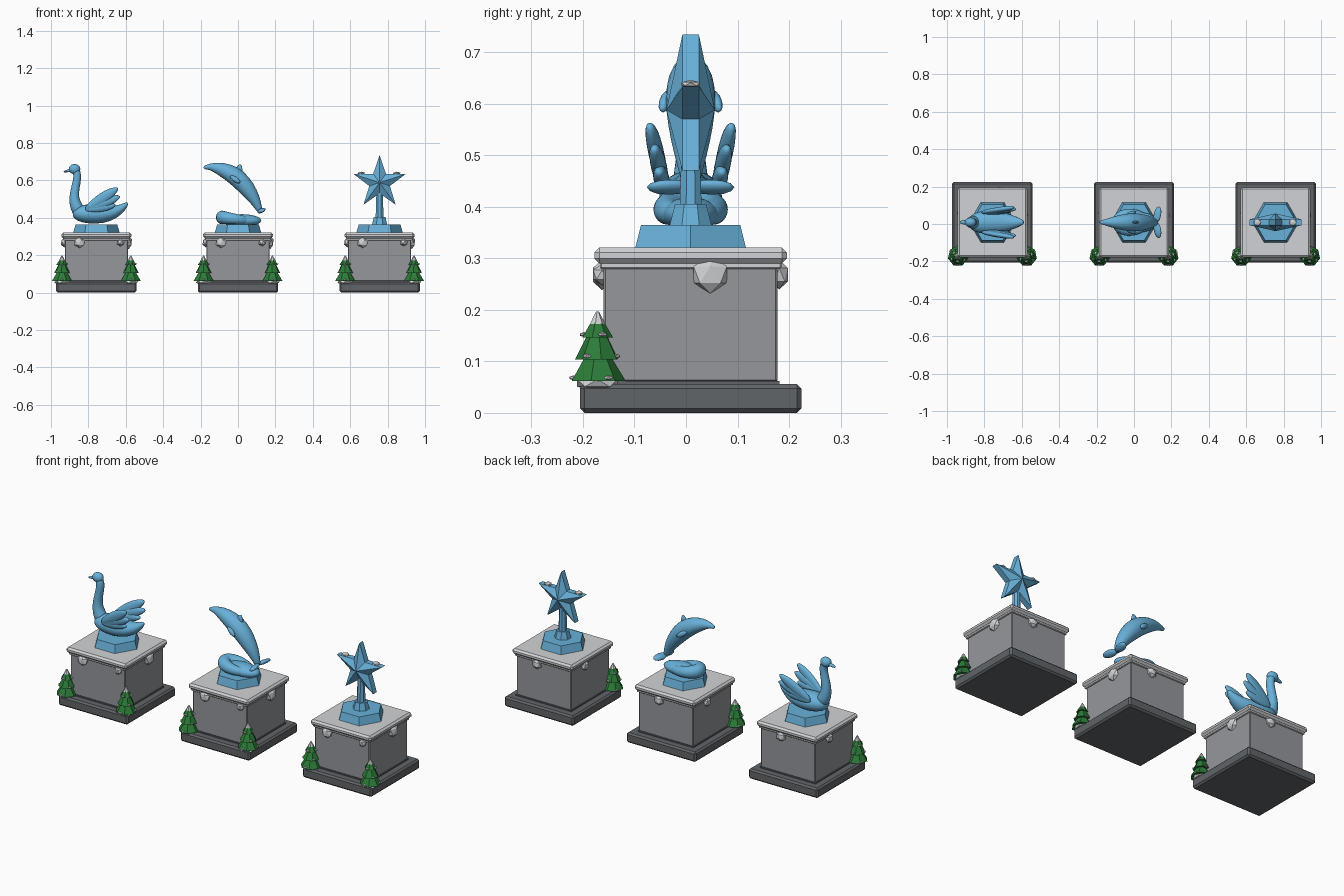
import bpy, bmesh, math
from mathutils import Vector, Matrix, Euler

if "Cube" in bpy.data.objects:
    bpy.data.objects.remove(bpy.data.objects["Cube"])


def material(name, colour):
    m = bpy.data.materials.new(name)
    m.use_nodes = True
    m.diffuse_color = (*colour, 1)
    m.node_tree.nodes["Principled BSDF"].inputs["Base Color"].default_value = (*colour, 1)
    return m


ICE = material("ice blue", (0.14, 0.44, 0.70))
SNOW = material("snow", (0.64, 0.65, 0.67))
STONE = material("grey stone", (0.30, 0.31, 0.33))
DARK = material("dark stone", (0.12, 0.13, 0.14))
GREEN = material("pine green", (0.025, 0.20, 0.04))

MID_Y = 0.009
origin = Vector((0, MID_Y, 0))


def finish(name, bm, mat, smooth=False, subdiv=0):
    """Turn a bmesh into an object standing at the current pedestal."""
    bmesh.ops.recalc_face_normals(bm, faces=bm.faces[:])
    mesh = bpy.data.meshes.new(name)
    bm.to_mesh(mesh)
    bm.free()
    mesh.materials.append(mat)
    if smooth:
        mesh.shade_smooth()
    ob = bpy.data.objects.new(name, mesh)
    ob.location = origin
    bpy.context.collection.objects.link(ob)
    if subdiv:
        mod = ob.modifiers.new("Subdivision", "SUBSURF")
        mod.levels = mod.render_levels = subdiv
    return ob


def slab(name, half, z0, z1, mat, bevel):
    bm = bmesh.new()
    size = (half * 2, half * 2, z1 - z0)
    bmesh.ops.create_cube(bm, size=1, matrix=Matrix.LocRotScale((0, 0, (z0 + z1) / 2), None, size))
    if bevel:
        bmesh.ops.bevel(bm, geom=bm.edges[:], offset=bevel, segments=1, affect="EDGES")
    return finish(name, bm, mat)


def frustum(name, x, y, z0, z1, r0, r1, sides, mat, turn=0.0):
    bm = bmesh.new()
    place = Matrix.LocRotScale((x, y, (z0 + z1) / 2), Euler((0, 0, turn)), None)
    bmesh.ops.create_cone(bm, cap_ends=True, segments=sides, radius1=r0, radius2=r1,
                          depth=z1 - z0, matrix=place)
    return finish(name, bm, mat)


def lump(name, loc, scale, mat, detail=1, rot=(0, 0, 0), smooth=False):
    bm = bmesh.new()
    bmesh.ops.create_icosphere(bm, subdivisions=detail, radius=1,
                               matrix=Matrix.LocRotScale(loc, Euler(rot), scale))
    return finish(name, bm, mat, smooth)


def loft(name, path, mat, side=(0, 1, 0), sides=12):
    """Skin oval rings; each path entry is x, y, z, sideways radius, other radius."""
    bm = bmesh.new()
    side = Vector(side)
    pts = [Vector(p[:3]) for p in path]
    rings = []
    for i, p in enumerate(path):
        tangent = (pts[min(i + 1, len(pts) - 1)] - pts[max(i - 1, 0)]).normalized()
        up = tangent.cross(side).normalized()
        angles = [math.tau * k / sides for k in range(sides)]
        rings.append([bm.verts.new(pts[i] + side * math.cos(a) * p[3] + up * math.sin(a) * p[4])
                      for a in angles])
    for a, b in zip(rings, rings[1:]):
        for k in range(sides):
            j = (k + 1) % sides
            bm.faces.new((a[k], a[j], b[j], b[k]))
    bm.faces.new(rings[0])
    bm.faces.new(rings[-1])
    return finish(name, bm, mat, True, 1)


def pine(x, y):
    lump("tree_snow_foot", (x, y, 0.058), (0.046, 0.046, 0.016), SNOW)
    tiers = [(0.062, 0.110, 0.055, 0.026), (0.104, 0.152, 0.043, 0.019), (0.146, 0.190, 0.031, 0.005)]
    for n, (z0, z1, r0, r1) in enumerate(tiers):
        frustum("tree_tier", x, y, z0, z1, r0, r1, 7, GREEN, n * 0.4)
        # Small snow patches resting on the branches
        for k in range(3):
            a = math.tau * k / 3 + n + 0.5
            d = r0 * 0.82
            lump("branch_snow", (x + d * math.cos(a), y + d * math.sin(a), z0 + 0.006),
                 (0.010, 0.010, 0.005), SNOW)
    frustum("tree_snow_tip", x, y, 0.172, 0.197, 0.016, 0.003, 7, SNOW)


def pedestal():
    slab("base_slab", 0.215, 0, 0.056, DARK, 0.009)
    slab("base_trim", 0.172, 0.054, 0.062, DARK, 0)
    slab("stone_block", 0.169, 0.060, 0.285, STONE, 0.004)
    slab("snow_band", 0.176, 0.279, 0.296, SNOW, 0.003)
    slab("snow_cap", 0.187, 0.290, 0.321, SNOW, 0.010)
    # Lumps of snow hanging below the cap
    for x, y, size in ((-0.09, -0.172, 0.032), (0.13, -0.172, 0.022), (0.172, 0.038, 0.038),
                       (-0.172, 0.05, 0.028), (0.04, 0.172, 0.030)):
        across = abs(x) > abs(y)
        scale = (0.02, size, size * 0.95) if across else (size, 0.02, size * 0.95)
        lump("snow_drip", (x, y, 0.268), scale, SNOW)
    frustum("ice_plinth", 0, 0, 0.320, 0.365, 0.124, 0.111, 6, ICE, math.pi / 2)
    for x in (-0.184, 0.184):
        pine(x, -0.181)


def swan():
    body = [(-0.128, 0.425, 0.018), (-0.105, 0.424, 0.043), (-0.04, 0.420, 0.056), (0.04, 0.418, 0.051),
            (0.10, 0.430, 0.036), (0.145, 0.456, 0.020), (0.168, 0.482, 0.007)]
    loft("swan_body", [(x, 0, z, r * 1.2, r) for x, z, r in body], ICE)
    neck = [(-0.085, 0.42, 0.040), (-0.112, 0.465, 0.034), (-0.121, 0.51, 0.027),
            (-0.113, 0.56, 0.023), (-0.101, 0.61, 0.022), (-0.104, 0.645, 0.022), (-0.118, 0.66, 0.020)]
    loft("swan_neck", [(x, 0, z, r, r) for x, z, r in neck], ICE)
    lump("swan_head", (-0.117, 0, 0.660), (0.031, 0.025, 0.027), ICE, 3, smooth=True)
    loft("swan_beak", [(-0.13, 0, 0.657, 0.015, 0.013), (-0.155, 0, 0.650, 0.012, 0.007),
                       (-0.177, 0, 0.645, 0.007, 0.004)], ICE)
    # Each wing is a fan of three overlapping feathers
    for s in (-1, 1):
        for tip_x, tip_z, width in ((0.117, 0.560, 0.032), (0.128, 0.515, 0.030), (0.105, 0.468, 0.026)):
            root = Vector((-0.06, 0.052, 0.442))
            tip = Vector((tip_x, 0.056 + (tip_z - 0.44) * 0.2, tip_z))
            path = []
            for t, w in ((0, 0.35), (0.25, 0.85), (0.55, 1), (0.82, 0.8), (1, 0.2)):
                p = root.lerp(tip, t)
                path.append((p.x, s * p.y, p.z, 0.006 + 0.010 * w, width * w))
            loft("swan_wing", path, ICE)


def dolphin():
    body = [(-0.187, 0.667, 0.009), (-0.150, 0.674, 0.017), (-0.112, 0.667, 0.032), (-0.056, 0.648, 0.046),
            (0, 0.612, 0.052), (0.05, 0.556, 0.046), (0.088, 0.50, 0.033), (0.11, 0.455, 0.020),
            (0.118, 0.428, 0.014)]
    loft("dolphin_body", [(x, 0, z, r, r) for x, z, r in body], ICE)
    loft("dorsal_fin", [(0.005, 0, 0.645, 0.010, 0.026), (0.006, 0, 0.668, 0.007, 0.017),
                        (0.014, 0, 0.686, 0.003, 0.006)], ICE)
    for s in (-1, 1):
        lump("flipper", (-0.015, s * 0.048, 0.605), (0.034, 0.012, 0.014), ICE, 2, (0, 0.6, s * 0.3), True)
        lump("tail_fluke", (0.125, s * 0.04, 0.438), (0.022, 0.046, 0.012), ICE, 2, (0, -0.5, s * -0.2), True)
    # Curled wave under the leap
    wave = []
    for k in range(13):
        a = math.radians(-156 + 26 * k)
        r = 0.020 + 0.009 * (1 + math.cos(a))
        wave.append((-0.012 - 0.075 * math.cos(a), 0.046 * math.sin(a), 0.364 + r, r, r))
    loft("wave_curl", wave, ICE, (0, 0, 1))
    lump("wave_core", (0.02, 0, 0.385), (0.105, 0.055, 0.034), ICE, 3, smooth=True)


def star():
    frustum("star_foot", 0, 0, 0.360, 0.405, 0.045, 0.033, 8, ICE, math.pi / 8)
    frustum("star_pole", 0, 0, 0.40, 0.55, 0.023, 0.018, 8, ICE, math.pi / 8)
    bm = bmesh.new()
    centre_z = 0.588
    rims = []
    for s in (-1, 1):
        rim = []
        for k in range(10):
            a = math.pi / 2 + k * math.pi / 5
            r = 0.058 if k % 2 else 0.146
            rim.append(bm.verts.new((r * math.cos(a), s * 0.016, centre_z + r * math.sin(a))))
        hub = bm.verts.new((0, s * 0.047, centre_z))
        for k in range(10):
            bm.faces.new((hub, rim[k], rim[(k + 1) % 10]))
        rims.append(rim)
    for k in range(10):
        j = (k + 1) % 10
        bm.faces.new((rims[0][k], rims[0][j], rims[1][j], rims[1][k]))
    finish("ice_star", bm, ICE)
    for x in (-0.098, 0.092):
        lump("star_snow", (x, 0, 0.638), (0.022, 0.021, 0.008), SNOW)


for x, statue in ((-0.757, swan), (0, dolphin), (0.757, star)):
    origin = Vector((x, MID_Y, 0))
    pedestal()
    statue()
